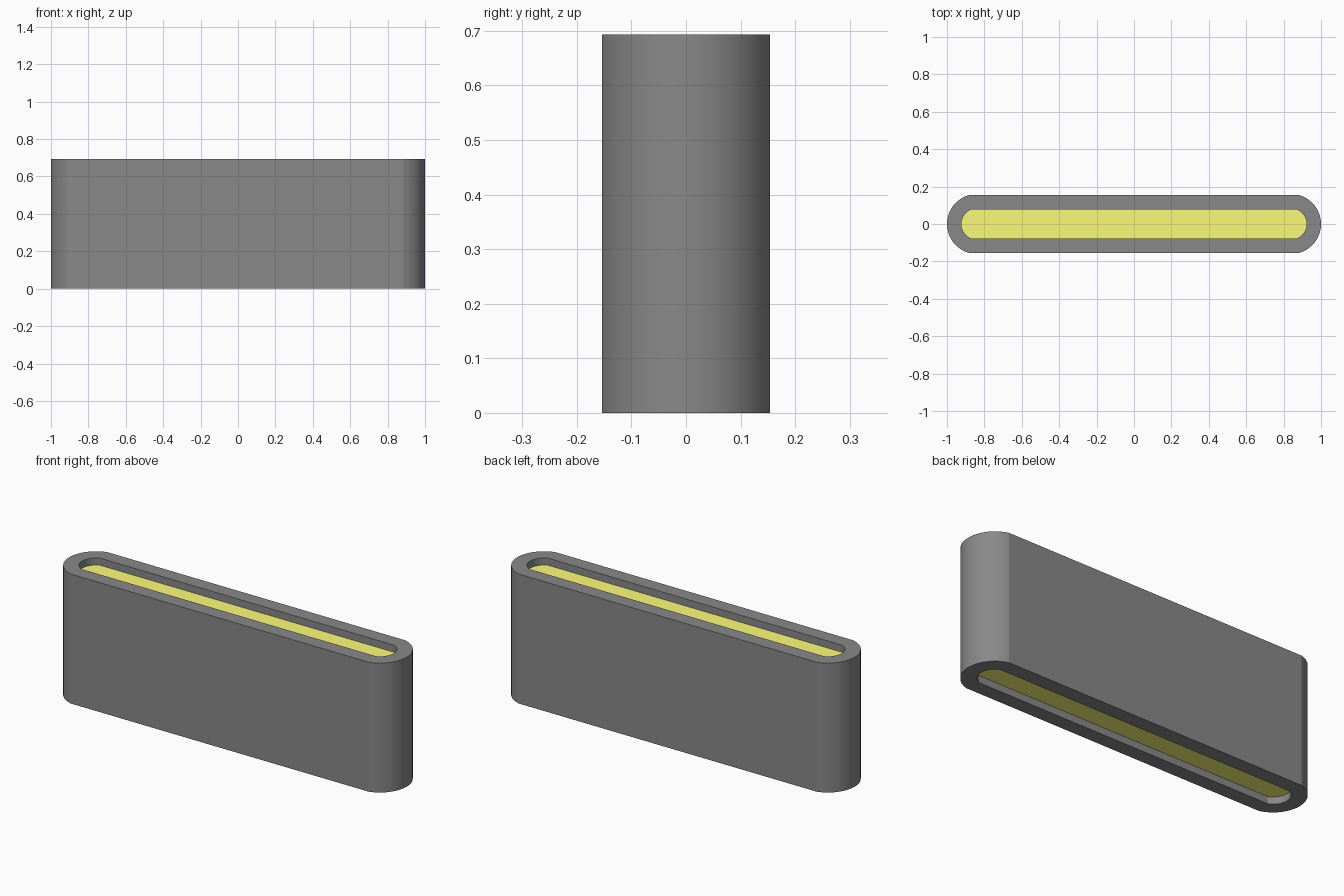
import bpy, bmesh, math

if "Cube" in bpy.data.objects:
    bpy.data.objects.remove(bpy.data.objects["Cube"])

HEIGHT = 0.693
RECESS = 0.038
CENTRE = 0.84      # x of the end arc centres
SEG = 24


def outline(radius, half_width):
    """Slot outline: two end arcs joined by straight sides."""
    a = math.asin(half_width / radius)
    right = []
    for i in range(SEG + 1):
        t = -a + 2 * a * i / SEG
        right.append((CENTRE + radius * math.cos(t), radius * math.sin(t)))
    return right + [(-x, -y) for x, y in right]


def ring(bm, pts, z):
    return [bm.verts.new((x, y, z)) for x, y in pts]


def bridge(bm, a, b):
    n = len(a)
    for i in range(n):
        j = (i + 1) % n
        bm.faces.new((a[i], a[j], b[j], b[i]))


def finish(bm, name, colour):
    bmesh.ops.recalc_face_normals(bm, faces=bm.faces)
    mesh = bpy.data.meshes.new(name)
    bm.to_mesh(mesh)
    bm.free()
    obj = bpy.data.objects.new(name, mesh)
    bpy.context.collection.objects.link(obj)
    mesh.shade_smooth()
    mesh.set_sharp_from_angle(angle=math.radians(10))
    mat = bpy.data.materials.new(name + "_colour")
    mat.diffuse_color = (*colour, 1)
    mat.use_nodes = True
    mat.node_tree.nodes["Principled BSDF"].inputs["Base Color"].default_value = mat.diffuse_color
    mesh.materials.append(mat)


outer = outline(0.16, 0.154)
inner = outline(0.083, 0.077)

# Dark grey outer shell, open through the middle
bm = bmesh.new()
loops = [ring(bm, outer, 0), ring(bm, outer, HEIGHT),
         ring(bm, inner, HEIGHT), ring(bm, inner, 0)]
for i in range(4):
    bridge(bm, loops[i], loops[(i + 1) % 4])
finish(bm, "outer_shell", (0.25, 0.25, 0.25))

# Yellow core, recessed at top and bottom
bm = bmesh.new()
low, high = ring(bm, inner, RECESS), ring(bm, inner, HEIGHT - RECESS)
bridge(bm, low, high)
bm.faces.new(low)
bm.faces.new(high)
finish(bm, "inner_core", (0.98, 0.97, 0.19))
